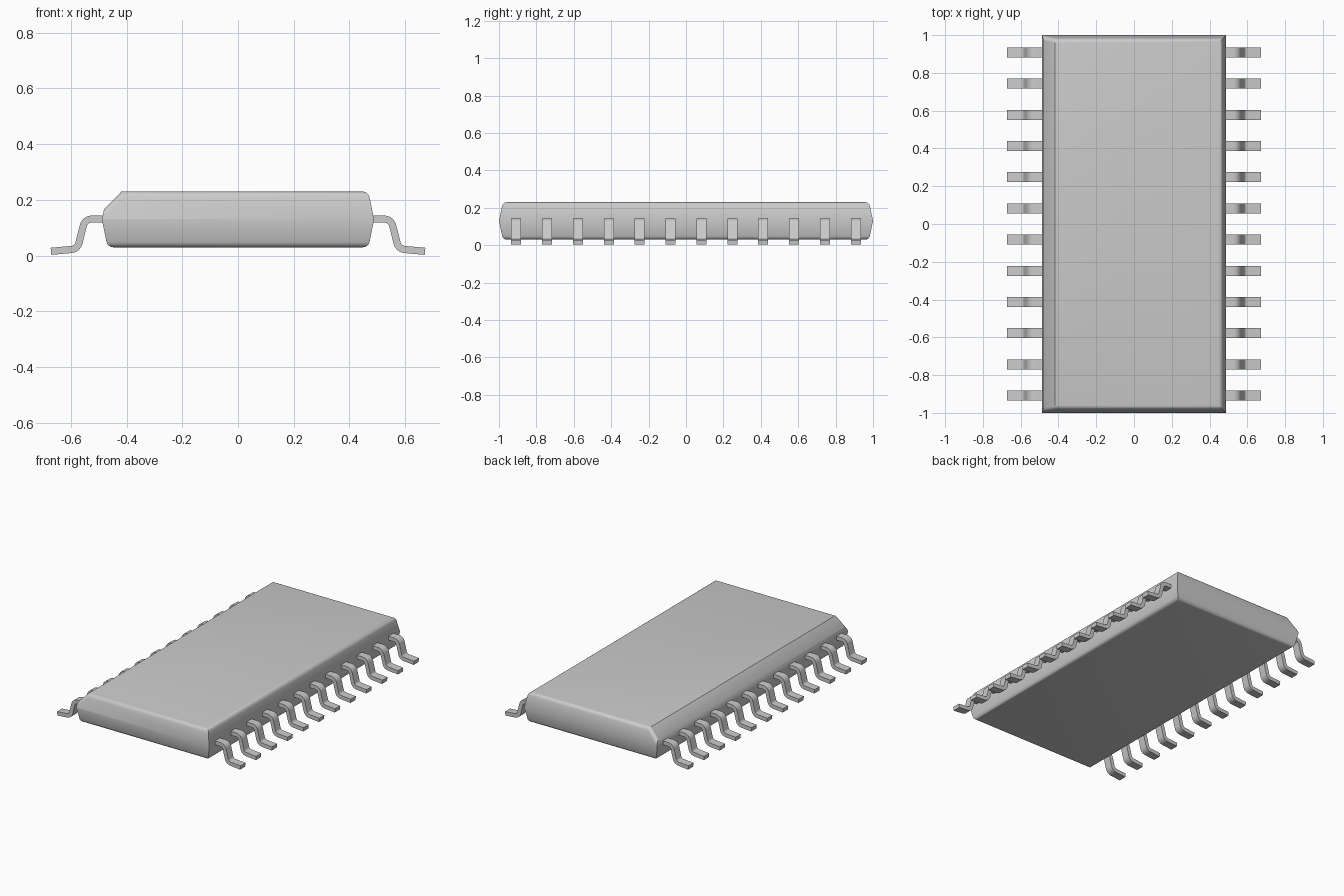
import bpy, bmesh, math
from mathutils import Vector

cube = bpy.data.objects.get("Cube")
if cube:
    bpy.data.objects.remove(cube, do_unlink=True)

COLOUR = (0.6, 0.6, 0.6, 1)
grey = bpy.data.materials.new("plain grey")
grey.use_nodes = True
grey.diffuse_color = COLOUR
grey.node_tree.nodes["Principled BSDF"].inputs["Base Color"].default_value = COLOUR


def loft(bm, sections):
    """Skin four-cornered sections into a closed solid."""
    rings = [[bm.verts.new(p) for p in section] for section in sections]
    bm.faces.new(rings[0])
    bm.faces.new(rings[-1])
    for a, b in zip(rings, rings[1:]):
        for i in range(4):
            j = (i + 1) % 4
            bm.faces.new((a[i], a[j], b[j], b[i]))
    bmesh.ops.recalc_face_normals(bm, faces=bm.faces)


def make_object(name, bm):
    mesh = bpy.data.meshes.new(name)
    bm.to_mesh(mesh)
    bm.free()
    mesh.materials.append(grey)
    obj = bpy.data.objects.new(name, mesh)
    bpy.context.collection.objects.link(obj)
    bpy.ops.object.select_all(action="DESELECT")
    obj.select_set(True)
    bpy.context.view_layer.objects.active = obj
    bpy.ops.object.shade_smooth_by_angle(angle=math.radians(35))
    return obj


CORNERS = [(-1, -1), (1, -1), (1, 1), (-1, 1)]

# Body: three rectangular sections, drafted outward to the middle
BOTTOM, MIDDLE, TOP = 0.03, 0.13, 0.23
bm = bmesh.new()
loft(bm, [[(sx * x, sy * y, z) for sx, sy in CORNERS]
          for x, y, z in [(0.468, 0.979, BOTTOM), (0.488, 1.0, MIDDLE), (0.468, 0.979, TOP)]])

# Sloped edge along the right side of the top
cut = bmesh.ops.bisect_plane(bm, geom=bm.verts[:] + bm.edges[:] + bm.faces[:],
                             plane_co=(-0.418, 0, TOP), plane_no=(-1, 0, 1),
                             clear_outer=True)
bmesh.ops.contextual_create(
    bm, geom=[e for e in cut["geom_cut"] if isinstance(e, bmesh.types.BMEdge)])
bmesh.ops.recalc_face_normals(bm, faces=bm.faces)

# Rounded rims at the bottom, the top and the ends of the slope
rims = []
for e in bm.edges:
    a, b = (v.co for v in e.verts)
    low = max(a.z, b.z) < BOTTOM + 0.001
    high = min(a.z, b.z) > MIDDLE + 0.01
    slope_side = a.x < 0 and abs(a.x - b.x) < 0.001
    if low or (high and not slope_side):
        rims.append(e)
bmesh.ops.bevel(bm, geom=rims, offset=0.02, segments=4, profile=0.5,
                affect="EDGES", clamp_overlap=True)
make_object("body", bm)


# Legs: a flat strip bent into a gull wing
def rounded_path(points, radius, steps=5):
    pts = [Vector(p) for p in points]
    path = [pts[0]]
    for a, b, c in zip(pts, pts[1:], pts[2:]):
        u, v = (a - b).normalized(), (c - b).normalized()
        half = u.angle(v) / 2
        centre = b + (u + v).normalized() * radius / math.sin(half)
        start = b + u * radius / math.tan(half) - centre
        end = b + v * radius / math.tan(half) - centre
        for i in range(steps + 1):
            path.append(centre + start.lerp(end, i / steps).normalized() * radius)
    path.append(pts[-1])
    return path


LEGS, FIRST_Y, WIDTH, THICK = 12, -0.908, 0.053, 0.0255
path = rounded_path([(0.46, 0.131), (0.549, 0.131), (0.576, 0.024), (0.671, 0.0155)], 0.03)
sections = []
for i, p in enumerate(path):
    d = path[min(i + 1, len(path) - 1)] - path[max(i - 1, 0)]
    n = Vector((-d.y, d.x)).normalized() * THICK / 2
    sections.append([(p.x + s * n.x, FIRST_Y + w * WIDTH / 2, p.y + s * n.y)
                     for s, w in CORNERS])
bm = bmesh.new()
loft(bm, sections)
legs = make_object("legs", bm)

row = legs.modifiers.new("row", "ARRAY")
row.count = LEGS
row.use_relative_offset = False
row.use_constant_offset = True
row.constant_offset_displace = (0, -2 * FIRST_Y / (LEGS - 1), 0)
sides = legs.modifiers.new("both sides", "MIRROR")
sides.use_axis = (True, False, False)
